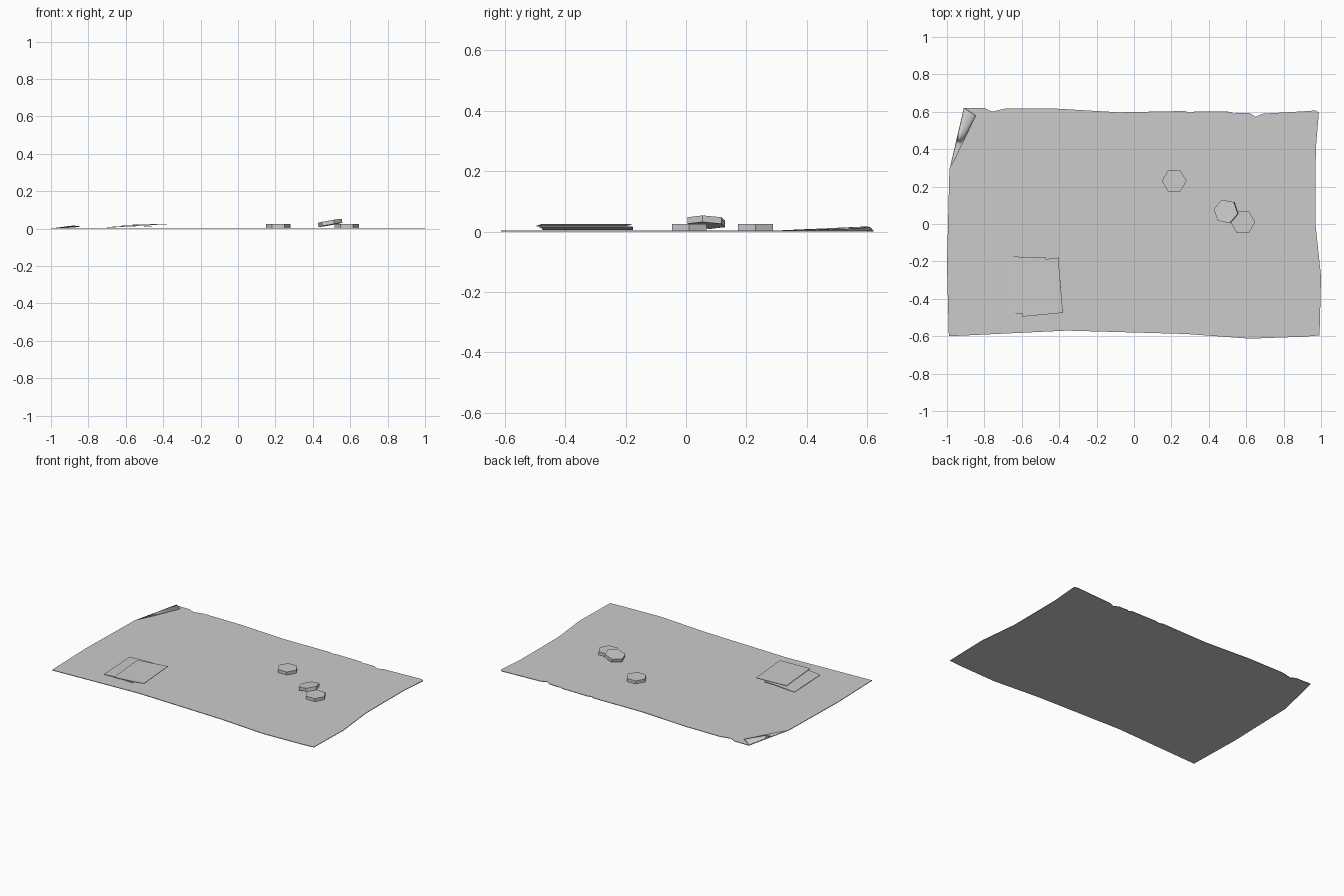
import bpy, bmesh
from math import radians
from mathutils import Matrix

if "Cube" in bpy.data.objects:
    bpy.data.objects.remove(bpy.data.objects["Cube"])

T = 0.004  # parchment thickness


def finish(bm, name):
    bmesh.ops.recalc_face_normals(bm, faces=bm.faces[:])
    me = bpy.data.meshes.new(name)
    bm.to_mesh(me)
    bm.free()
    ob = bpy.data.objects.new(name, me)
    bpy.context.collection.objects.link(ob)
    return ob


def slab(name, outline, z, t):
    """Flat outline extruded upwards."""
    bm = bmesh.new()
    f = bm.faces.new([bm.verts.new((x, y, z)) for x, y in outline])
    ext = bmesh.ops.extrude_face_region(bm, geom=[f])
    verts = [g for g in ext["geom"] if isinstance(g, bmesh.types.BMVert)]
    bmesh.ops.translate(bm, verts=verts, vec=(0, 0, t))
    return finish(bm, name)


def strip(name, rows, t):
    """Bent thin sheet lofted through rows of two points each."""
    bm = bmesh.new()
    vr = [[bm.verts.new(p) for p in row] for row in rows]
    for a, b in zip(vr, vr[1:]):
        bm.faces.new((a[0], a[1], b[1], b[0]))
    ob = finish(bm, name)
    mod = ob.modifiers.new("thickness", "SOLIDIFY")
    mod.thickness = t
    mod.offset = 0
    return ob


def lerp(a, b, t):
    return tuple(p + (q - p) * t for p, q in zip(a, b))


# Large parchment with torn, uneven edges
back = [(-0.91, 0.62), (-0.80, 0.62), (-0.78, 0.61), (-0.76, 0.60), (-0.69, 0.617),
        (-0.42, 0.617), (-0.08, 0.597), (0.27, 0.604), (0.30, 0.595), (0.33, 0.602),
        (0.52, 0.60), (0.535, 0.588), (0.55, 0.595), (0.62, 0.592), (0.65, 0.573),
        (0.69, 0.59), (0.90, 0.602), (0.97, 0.607), (0.988, 0.595)]
right = [(0.972, 0.40), (0.97, 0.0), (1.0, -0.28), (0.992, -0.595)]
front = [(0.92, -0.602), (0.62, -0.613), (0.28, -0.588), (0.0, -0.58),
         (-0.36, -0.57), (-0.99, -0.60)]
left = [(-1.0, -0.22), (-0.987, 0.29)]
slab("parchment", back + right + front + left, 0, T)

# Curled-over corner
crease_a, crease_b, tip = (-0.987, 0.29, 0.003), (-0.91, 0.62, 0.003), (-0.845, 0.58, 0.012)
bm = bmesh.new()
va = bm.verts.new(crease_a)
fan = []
for s, bulge in ((0, 0), (0.2, 0.008), (0.45, 0.01), (0.75, 0.005), (1, 0)):
    x, y, z = lerp(crease_b, tip, s)
    fan.append(bm.verts.new((x, y, z + bulge)))
for a, b in zip(fan, fan[1:]):
    bm.faces.new((va, a, b))
corner = finish(bm, "folded_corner")
corner.modifiers.new("thickness", "SOLIDIFY").thickness = 0.003
for p in corner.data.polygons:
    p.use_smooth = True

# Two loose notes, the upper lying crooked on the lower
strip("lower_note", [
    ((-0.70, -0.175, 0.007), (-0.685, -0.475, 0.007)),
    ((-0.62, -0.175, 0.012), (-0.61, -0.478, 0.012)),
    ((-0.54, -0.178, 0.015), (-0.53, -0.482, 0.015)),
    ((-0.47, -0.18, 0.014), (-0.46, -0.485, 0.014))], 0.003)
strip("upper_note", [
    ((-0.62, -0.205, 0.018), (-0.595, -0.495, 0.018)),
    ((-0.51, -0.192, 0.021), (-0.485, -0.485, 0.021)),
    ((-0.405, -0.18, 0.024), (-0.38, -0.475, 0.024))], 0.003)

# Hexagonal coins: position, turn about z, tilt about y
coins = [("coin_single", (0.215, 0.23, 0.014), 0, 0),
         ("coin_lower", (0.582, 0.01, 0.014), 0, 0),
         ("coin_leaning", (0.4925, 0.067, 0.031), -11, -10)]
for name, loc, turn, tilt in coins:
    bm = bmesh.new()
    bmesh.ops.create_cone(bm, cap_ends=True, segments=6, radius1=0.066,
                          radius2=0.066, depth=0.022)
    # a hexagon corner points along +x
    bm.transform(Matrix.Rotation(radians(30), 4, "Z"))
    ob = finish(bm, name)
    ys = max(v.co.y for v in ob.data.vertices)
    if ys > 0.06:
        ob.data.transform(Matrix.Rotation(radians(30), 4, "Z"))
    ob.location = loc
    ob.rotation_euler = (0, radians(tilt), radians(turn))
